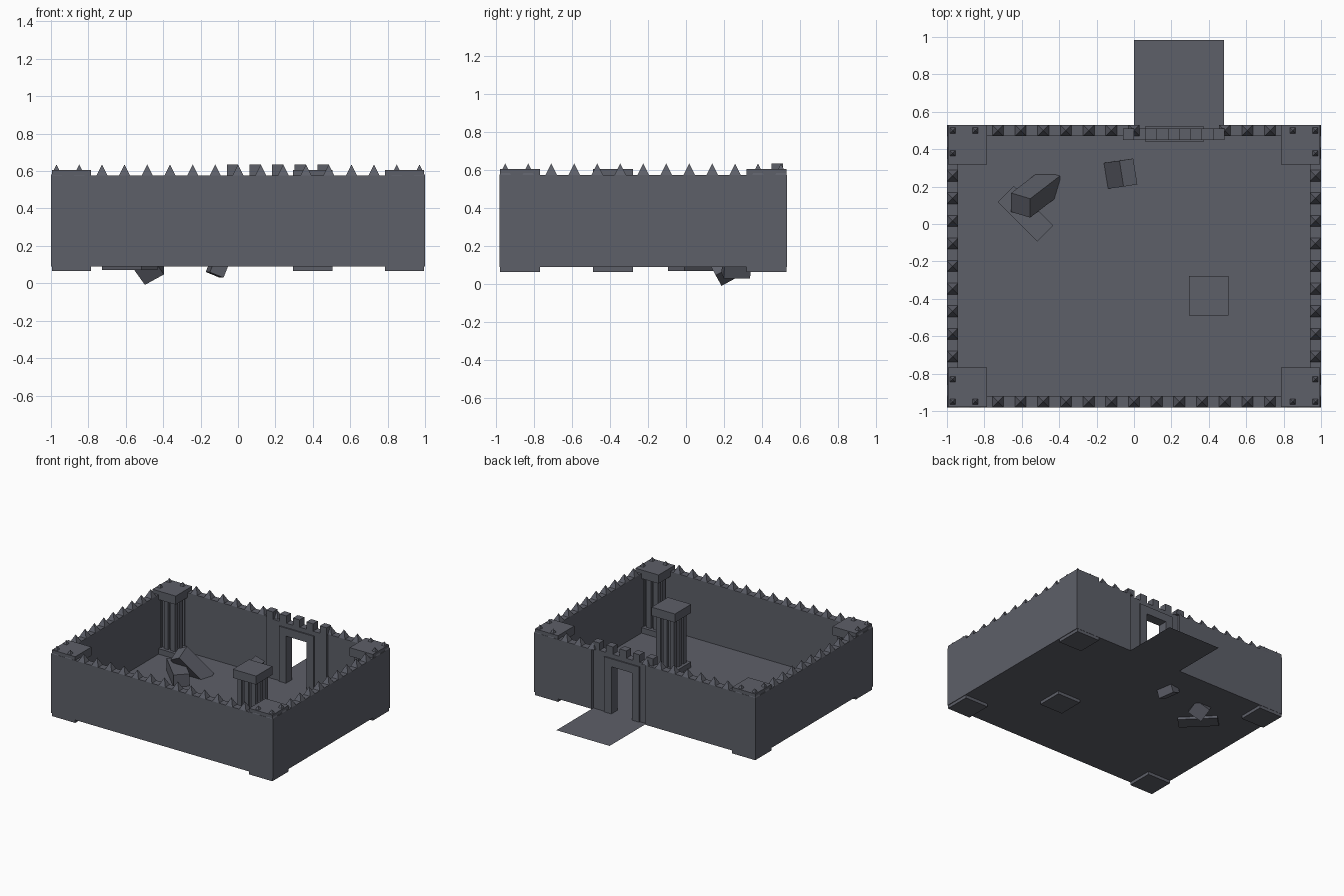
import bpy, bmesh, math
from mathutils import Matrix, Vector

if "Cube" in bpy.data.objects:
    bpy.data.objects.remove(bpy.data.objects["Cube"])

stone = bpy.data.materials.new("dark_slate_stone")
stone.diffuse_color = (0.11, 0.115, 0.14, 1)
stone.use_nodes = True
stone.node_tree.nodes["Principled BSDF"].inputs["Base Color"].default_value = stone.diffuse_color


def finish(name, bm):
    me = bpy.data.meshes.new(name)
    bm.to_mesh(me)
    bm.free()
    me.materials.append(stone)
    ob = bpy.data.objects.new(name, me)
    bpy.context.collection.objects.link(ob)
    return ob


def add_box(bm, x0, x1, y0, y1, z0, z1):
    m = Matrix.Translation(((x0 + x1) / 2, (y0 + y1) / 2, (z0 + z1) / 2))
    m = m @ Matrix.Diagonal((x1 - x0, y1 - y0, z1 - z0, 1))
    bmesh.ops.create_cube(bm, size=1, matrix=m)


def add_plane(bm, x0, x1, y0, y1, z):
    bm.faces.new([bm.verts.new(p) for p in
                  ((x0, y0, z), (x1, y0, z), (x1, y1, z), (x0, y1, z))])


Y0, Y1 = -0.98, 0.53        # outer faces of front and back wall
FLOOR, TOP, T = 0.09, 0.575, 0.06
GX0, GX1 = 0.0, 0.48        # gap in the back wall for the gate

# floor and the flat approach outside the gate
bm = bmesh.new()
add_plane(bm, -1, 1, Y0, Y1, FLOOR)
finish("floor", bm)
bm = bmesh.new()
add_plane(bm, GX0, GX1, Y1, 0.985, FLOOR)
finish("entrance_path", bm)

# walls
bm = bmesh.new()
add_box(bm, -1, 1, Y0, Y0 + T, FLOOR, TOP)
add_box(bm, -1, -1 + T, Y0 + T, Y1 - T, FLOOR, TOP)
add_box(bm, 1 - T, 1, Y0 + T, Y1 - T, FLOOR, TOP)
add_box(bm, -1, GX0, Y1 - T, Y1, FLOOR, TOP)
add_box(bm, GX1, 1, Y1 - T, Y1, FLOOR, TOP)
finish("walls", bm)

# pyramid spikes along the wall tops
bm = bmesh.new()


def spike(x, y):
    m = Matrix.Translation((x, y, TOP + 0.03)) @ Matrix.Rotation(math.pi / 4, 4, 'Z')
    bmesh.ops.create_cone(bm, cap_ends=True, segments=4, radius1=T / 2 * math.sqrt(2),
                          radius2=0, depth=0.06, matrix=m)


xs = [-0.97 + i * 1.94 / 16 for i in range(17)]
ya, yb = Y0 + T / 2, Y1 - T / 2
for x in xs:
    spike(x, ya)
    if not (GX0 + 0.05 < x < GX1 - 0.05):
        spike(x, yb)
for i in range(1, 12):
    for x in (-0.97, 0.97):
        spike(x, ya + i * (yb - ya) / 12)
finish("wall_spikes", bm)


# fluted columns with square base and cap
def column(name, x, y):
    bm = bmesh.new()

    def block(cx, cy, h, z0, z1):
        add_box(bm, x + cx - h, x + cx + h, y + cy - h, y + cy + h, z0, z1)
    block(0, 0, 0.105, 0.065, 0.135)
    block(0, 0, 0.105, 0.535, 0.605)
    block(0, 0, 0.062, 0.135, 0.535)
    for i in (-1, 0, 1):
        for j in (-1, 0, 1):
            if i or j:
                block(i * 0.062, j * 0.062, 0.019, 0.135, 0.535)
    finish(name, bm)


for sx, side in ((-1, "left"), (1, "right")):
    column("front_%s_column" % side, sx * 0.89, -0.873)
    column("back_%s_column" % side, sx * 0.89, 0.423)
column("inner_column", 0.4, -0.383)

# gate panel with doorway and battlements
DX0, DX1, DZ = 0.125, 0.31, 0.475
bm = bmesh.new()
pa, pb = 0.45, 0.51
add_box(bm, -0.06, DX0, pa, pb, FLOOR, TOP)
add_box(bm, DX1, 0.485, pa, pb, FLOOR, TOP)
add_box(bm, DX0, DX1, pa, pb, DZ, TOP)
finish("gate_panel", bm)
bm = bmesh.new()
for i in range(5):
    x = -0.06 + i * 0.121
    add_box(bm, x, x + 0.06, pa, pb, TOP, 0.635)
finish("gate_battlements", bm)
bm = bmesh.new()
fa, fb = 0.44, 0.52
add_box(bm, 0.06, DX0, fa, fb, FLOOR, DZ)
add_box(bm, DX1, 0.375, fa, fb, FLOOR, DZ)
add_box(bm, 0.06, 0.375, fa, fb, DZ, 0.54)
finish("door_frame", bm)


# fallen stone blocks, placed by their long axis and one side direction
def rubble(name, a, b, side, w, h):
    a, b = Vector(a), Vector(b)
    z = (b - a).normalized()
    s = Vector(side)
    s = (s - z * s.dot(z)).normalized()
    t = z.cross(s)
    m = Matrix((s * w, t * h, b - a)).transposed().to_4x4()
    bm = bmesh.new()
    bmesh.ops.create_cube(bm, size=1, matrix=Matrix.Translation((a + b) / 2) @ m)
    finish(name, bm)


rubble("fallen_block_flat", (-0.686, 0.161, 0.13), (-0.474, -0.051, 0.13), (0, 0, 1), 0.12, 0.12)
rubble("fallen_block_leaning", (-0.447, 0.222, 0.047), (-0.606, 0.10, 0.27),
       (0, -0.1, -0.055), 0.115, 0.12)
rubble("fallen_block_small", (-0.125, 0.262, 0.045), (-0.03, 0.275, 0.285),
       (0.16, -0.98, 0), 0.14, 0.08)
